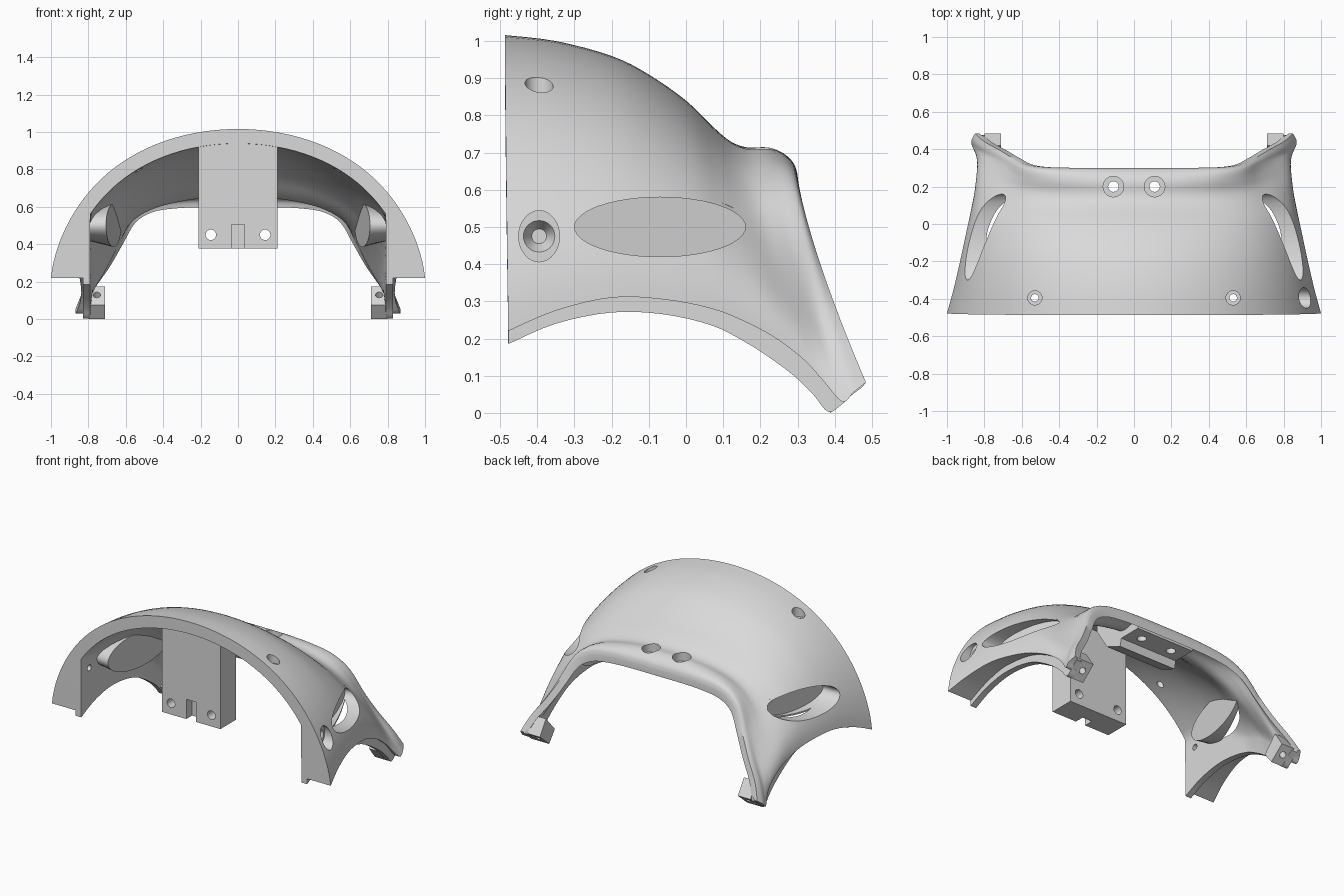
import bpy, bmesh, math
from mathutils import Vector, Matrix

cube = bpy.data.objects.get("Cube")
if cube:
    bpy.data.objects.remove(cube)

grey = bpy.data.materials.new("light_grey_plastic")
grey.use_nodes = True
grey.diffuse_color = (0.7, 0.7, 0.7, 1)
grey.node_tree.nodes["Principled BSDF"].inputs["Base Color"].default_value = (0.7, 0.7, 0.7, 1)


def finish(name, bm):
    bmesh.ops.recalc_face_normals(bm, faces=bm.faces)
    me = bpy.data.meshes.new(name)
    bm.to_mesh(me)
    bm.free()
    me.materials.append(grey)
    ob = bpy.data.objects.new(name, me)
    bpy.context.collection.objects.link(ob)
    return ob


def select(ob):
    bpy.ops.object.select_all(action='DESELECT')
    ob.select_set(True)
    bpy.context.view_layer.objects.active = ob


def smooth(ob, angle=35):
    select(ob)
    bpy.ops.object.shade_smooth_by_angle(angle=math.radians(angle))


def cut(ob, cutters):
    for c in cutters:
        mod = ob.modifiers.new("cut", 'BOOLEAN')
        mod.operation, mod.solver, mod.object = 'DIFFERENCE', 'EXACT', c
        select(ob)
        bpy.ops.object.modifier_apply(modifier=mod.name)


def rod(name, a, b, r1, r2=None, squash=1, n=32):
    """Round bar or cone from a to b; squash stretches it across its axis."""
    a, b = Vector(a), Vector(b)
    bm = bmesh.new()
    bmesh.ops.create_cone(bm, cap_ends=True, segments=n, radius1=r1,
                          radius2=r1 if r2 is None else r2, depth=(b - a).length)
    turn = Vector((0, 0, 1)).rotation_difference(b - a).to_matrix().to_4x4()
    bm.transform(Matrix.Translation((a + b) / 2) @ turn @ Matrix.Diagonal((squash, 1, 1, 1)))
    ob = finish(name, bm)
    ob.hide_render = True
    return ob


def prism(name, profile, x0, x1):
    """Extrude a (y, z) profile from x0 to x1."""
    bm = bmesh.new()
    ends = [[bm.verts.new((x, y, z)) for y, z in profile] for x in (x0, x1)]
    for e in ends:
        bm.faces.new(e)
    for i in range(len(profile)):
        j = (i + 1) % len(profile)
        bm.faces.new((ends[0][i], ends[0][j], ends[1][j], ends[1][i]))
    return finish(name, bm)


def spline(rows, t):
    """Smooth interpolation through rows of numbers at fractional index t."""
    i = min(int(t), len(rows) - 2)
    f = t - i
    p1, p2 = rows[i], rows[i + 1]
    p0, p3 = rows[max(i - 1, 0)], rows[min(i + 2, len(rows) - 1)]
    return [b + 0.5 * f * (c - a + f * (2*a - 5*b + 4*c - d + f * (3*(b - c) + d - a)))
            for a, b, c, d in zip(p0, p1, p2, p3)]


# Shell stations: crown y, z; hem half width, y, z; lip y, z; rear-shape blend
STATIONS = [
    (-.487, 1.016, 1.0, -.478, .22, -.478, .185, 0),
    (-.35, 1.0, .965, -.35, .275, -.35, .24, 0),
    (-.2, .96, .93, -.2, .31, -.2, .27, 0),
    (-.1, .91, .9, -.06, .305, -.06, .265, .03),
    (0, .84, .872, .07, .28, .07, .235, .09),
    (.07, .772, .853, .17, .24, .16, .19, .19),
    (.12, .73, .843, .25, .195, .23, .145, .31),
    (.165, .714, .838, .32, .14, .29, .1, .46),
    (.22, .714, .845, .37, .085, .34, .052, .66),
    (.262, .698, .867, .42, .03, .385, .002, .86),
    (.29, .67, .868, .45, .055, .43, .036, 1),
    (.3, .64, .85, .484, .082, .475, .07, 1)]
REAR = [(0, 1), (.2, 1), (.38, .99), (.55, .95), (.68, .83),
        (.77, .6), (.85, .39), (.945, .18), (1, 0)]
N = 28


def ring_points(t):
    """Closed cross-section: outer skin, stepped hem, inner skin, then the mirror half."""
    yt, zt, w, yb, zb, yl, zl, k = spline(STATIONS, t)
    k = min(max(k, 0), 1)
    outer = []
    for j in range(N + 1):
        a = j / N * math.pi / 2
        fx, fh = math.sin(a), math.cos(a)
        fx *= 1 + (.3 * k * (1 - k) - .025) * math.sin(math.pi * fh)
        rx, rh = spline(REAR, j / N * (len(REAR) - 1))
        x, h = fx + (rx - fx) * k, fh + (rh - fh) * k
        outer.append(Vector((w * x, yt + (yb - yt) * max(1 - h, 0) ** 1.3, zb + (zt - zb) * h)))
    thick = .077 - .035 * k
    inner = []
    for j in range(N - 1):
        p, q = outer[max(j - 1, 0)], outer[j + 1]
        dx, dz = q.x - p.x, (q.z - p.z if j else 0)
        s = thick / math.hypot(dx, dz)
        o = outer[j]
        inner.append(Vector((min(max(o.x + dz * s, 0), .79), o.y, o.z - dx * s)))
    hem = [Vector((.83, yb, zb)), Vector((.83, yl, zl)), Vector((.79, yl, zl))]
    half = outer + hem + inner[::-1]
    return half + [Vector((-p.x, p.y, p.z)) for p in half[-2:0:-1]]


bm = bmesh.new()
steps = (len(STATIONS) - 1) * 4
rings = [[bm.verts.new(p) for p in ring_points(i / 4)] for i in range(steps + 1)]
count = len(rings[0])
for a, b in zip(rings, rings[1:]):
    for i in range(count):
        j = (i + 1) % count
        bm.faces.new((a[i], a[j], b[j], b[i]))

# End walls, paired strip by strip between outer and inner skin
TIP = N + 4
caps = [(j, j + 1, 2 * N + 1 - j, 2 * N + 2 - j) for j in range(N - 2)]
caps += [(N - 2, N - 1, N, N + 1, TIP), (TIP, N + 1, N + 2, N + 3)]
for r in (rings[0], rings[-1]):
    for c in caps:
        bm.faces.new([r[i] for i in c])
        bm.faces.new([r[-i] for i in c])
shell = finish("shell", bm)

# Mounting blocks under the crown
front_block = prism("front_block", [(-.48, .377), (-.32, .377), (-.32, .95), (-.48, .95)], -.21, .21)
rear_block = prism("rear_block", [(.28, .63), (.28, .6), (.13, .6), (.12, .55), (0, .6),
                                  (-.09, .74), (-.09, .86), (0, .8), (.13, .69), (.24, .68)], -.205, .205)

# Slanted oval pocket on each flank
PY, PZ = -.07, .5


def oval(name, side, spans):
    """Oval bar across x; spans hold (x at centre, slant, y radius, z radius) for each end."""
    bm = bmesh.new()
    loops = []
    for x, slant, ry, rz in spans:
        loop = []
        for i in range(48):
            a = i / 48 * 2 * math.pi
            dy, z = ry * math.cos(a), PZ + rz * math.sin(a)
            loop.append(bm.verts.new((side * (x - slant * dy), PY + dy, z)))
        loops.append(loop)
    for l in loops:
        bm.faces.new(l)
    for i in range(48):
        j = (i + 1) % 48
        bm.faces.new((loops[0][i], loops[0][j], loops[1][j], loops[1][i]))
    return finish(name, bm)


cutters, rear_cutters = [], []
for side, tag in ((1, "left"), (-1, "right")):
    # Pod wall behind the pocket, hollowed to leave a floor
    pod = oval(tag + "_pocket_pod", side, [(.665, .16, .255, .115), (.755, .4, .24, .09)])
    pocket = oval("pocket_cutter", side, [(.715, .25, .23, .08), (1.3, .25, .23, .08)])
    pocket.hide_render = True
    cut(pod, [pocket])
    smooth(pod)

    # Screw holes in the flank, crown and rear rim
    cutters += [
        rod("flank_sink", (side * .86, -.395, .475), (side * 1.2, -.395, .475), .055, squash=1.25),
        rod("flank_cone", (side * .82, -.395, .475), (side * .865, -.395, .475), .02, .045),
        rod("flank_hole", (side * .7, -.395, .475), (side * .84, -.395, .475), .019),
        rod("crown_sink", (side * .53, -.395, .84), (side * .53, -.395, 1.1), .038),
        rod("crown_hole", (side * .53, -.395, .6), (side * .53, -.395, .9), .02),
        pocket]
    rear_cutters += [
        rod("rear_sink", (side * .11, .2, .66), (side * .11, .2, .9), .055),
        rod("rear_hole", (side * .11, .2, .4), (side * .11, .2, .7), .028)]

    # Foot block at the end of each leg
    foot = prism(tag + "_foot", [(.388, 0), (.483, .08), (.42, .175), (.33, .075)],
                 side * .71, side * .8)
    hole = rod("foot_hole", (side * .755, .48, -.02), (side * .755, .33, .2), .02)
    cut(foot, [hole])
    bpy.data.objects.remove(hole)

    # Bolt hole through the front block
    bolt = rod("bolt_hole", (side * .145, -.6, .45), (side * .145, -.2, .45), .028)
    cut(front_block, [bolt])
    bpy.data.objects.remove(bolt)

notch = prism("notch_cutter", [(-.6, .3), (-.42, .3), (-.42, .505), (-.6, .505)], -.035, .035)
cut(front_block, [notch])
cut(shell, cutters + rear_cutters)
cut(rear_block, rear_cutters)
for c in cutters + rear_cutters + [notch]:
    bpy.data.objects.remove(c)
smooth(shell, 40)
